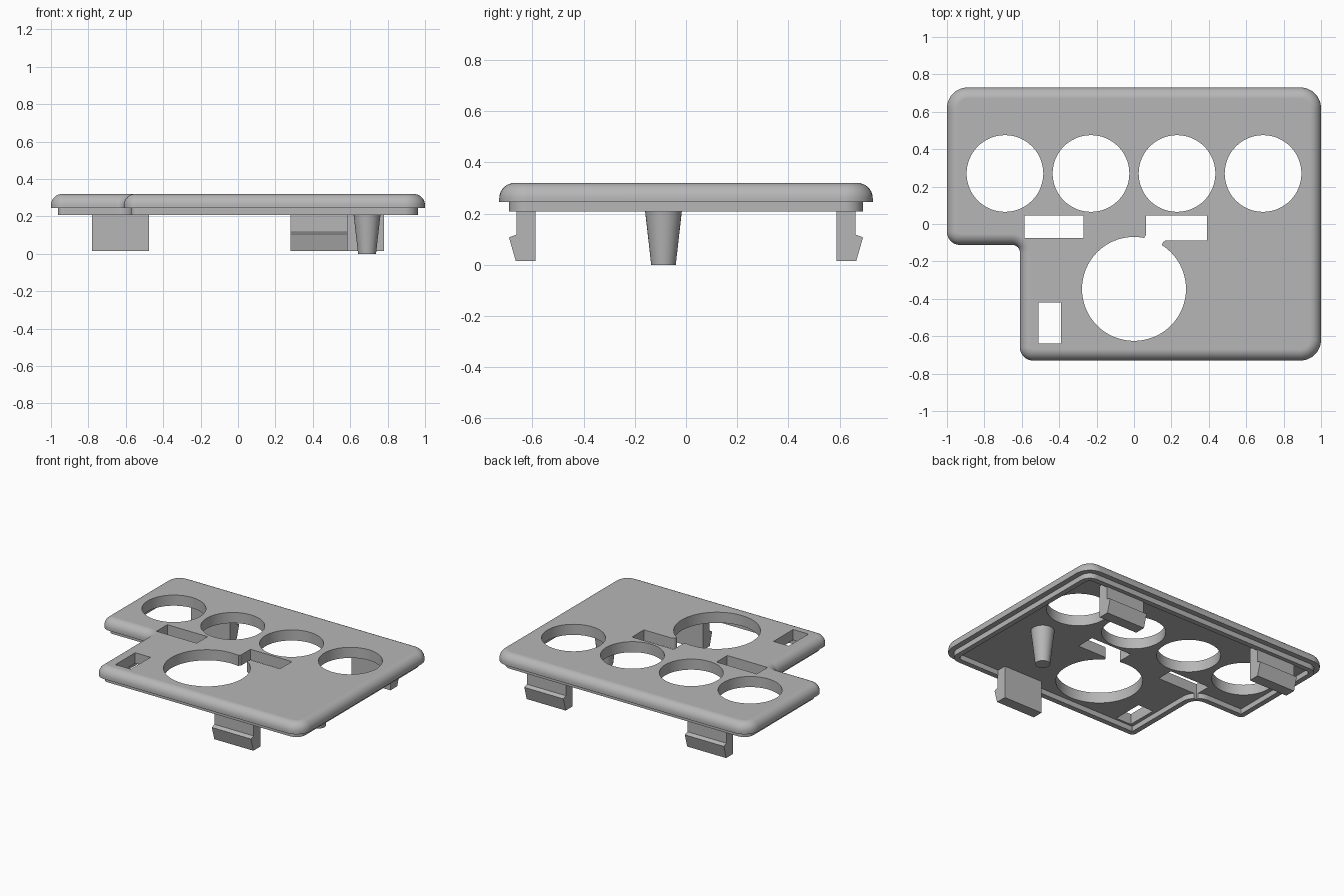
import bpy, bmesh, math
from mathutils import Vector

cube = bpy.data.objects.get("Cube")
if cube:
    bpy.data.objects.remove(cube, do_unlink=True)

grey = bpy.data.materials.new("plain grey")
grey.use_nodes = True
colour = (0.47, 0.47, 0.47, 1)
grey.diffuse_color = colour
grey.node_tree.nodes["Principled BSDF"].inputs["Base Color"].default_value = colour

FLOOR, LIP, TOP = 0.245, 0.208, 0.32
ROUND = 0.06


def add_object(name, bm):
    bmesh.ops.recalc_face_normals(bm, faces=bm.faces)
    mesh = bpy.data.meshes.new(name)
    bm.to_mesh(mesh)
    bm.free()
    mesh.materials.append(grey)
    obj = bpy.data.objects.new(name, mesh)
    bpy.context.collection.objects.link(obj)
    return obj


def loft(name, rings):
    """Skin a stack of equal-length point rings and cap both ends."""
    bm = bmesh.new()
    loops = [[bm.verts.new(p) for p in ring] for ring in rings]
    for a, b in zip(loops, loops[1:]):
        n = len(a)
        for i in range(n):
            j = (i + 1) % n
            bm.faces.new((a[i], a[j], b[j], b[i]))
    bm.faces.new(loops[0])
    bm.faces.new(loops[-1])
    return add_object(name, bm)


def circle(x, y, r, z, n=64):
    return [(x + r * math.cos(2 * math.pi * i / n),
             y + r * math.sin(2 * math.pi * i / n), z) for i in range(n)]


def smooth(obj, angle=30):
    bpy.ops.object.select_all(action='DESELECT')
    obj.select_set(True)
    bpy.context.view_layer.objects.active = obj
    bpy.ops.object.shade_smooth_by_angle(angle=math.radians(angle))


# Outline corners, counter-clockwise: x, y, radius (negative = inner corner)
CORNERS = [(-0.61, -0.73, 0.07), (1, -0.73, 0.11), (1, 0.73, 0.11),
           (-1, 0.73, 0.11), (-1, -0.112, 0.07), (-0.61, -0.112, -0.04)]


def outline(inset, z, steps=8):
    pts = []
    n = len(CORNERS)
    for i, (x, y, r) in enumerate(CORNERS):
        here = Vector((x, y))
        d_in = (here - Vector(CORNERS[i - 1][:2])).normalized()
        d_out = (Vector(CORNERS[(i + 1) % n][:2]) - here).normalized()
        # Shift the corner inward along both adjoining edge normals
        n_in, n_out = Vector((-d_in.y, d_in.x)), Vector((-d_out.y, d_out.x))
        corner = here + (n_in + n_out) * inset
        side = 1 if r > 0 else -1
        rad = max(abs(r) - side * inset, 0.004)
        centre = corner + (n_in + n_out) * rad * side
        for k in range(steps + 1):
            a = math.pi / 2 * k / steps
            p = centre - side * rad * (n_in * math.cos(a) + n_out * math.sin(a))
            pts.append((p.x, p.y, z))
    return pts


# Cover plate: recessed floor, locating lip, ledge and rounded top edge
rings = [outline(0.075, FLOOR), outline(0.075, LIP),
         outline(0.038, LIP), outline(0.038, FLOOR), outline(0, FLOOR)]
for k in range(9):
    a = math.pi / 2 * k / 8
    rings.append(outline(ROUND * (1 - math.cos(a)), TOP - ROUND + ROUND * math.sin(a)))
plate = loft("cover_plate", rings)


# Openings
def prism(name, pts):
    return loft(name, [[(x, y, z) for x, y in pts] for z in (0.1, 0.5)])


def box_cutter(name, x0, x1, y0, y1):
    return prism(name, [(x0, y0), (x1, y0), (x1, y1), (x0, y1)])


def round_cutter(name, x, y, r):
    return loft(name, [circle(x, y, r, z) for z in (0.1, 0.5)])


cutters = [round_cutter("round_hole", x, 0.27, 0.205) for x in (-0.69, -0.23, 0.23, 0.69)]
cutters += [
    round_cutter("large_hole", 0, -0.347, 0.278),
    box_cutter("left_slot", -0.585, -0.27, -0.075, 0.046),
    box_cutter("right_slot", 0.065, 0.39, -0.087, 0.046),
    box_cutter("small_slot", -0.51, -0.39, -0.64, -0.42),
    # Passage joining the slot to the large hole, with eased corners
    prism("passage", [(0.065, 0), (0.065, -0.06), (0.055, -0.07), (0.055, -0.2),
                      (0.15, -0.2), (0.15, -0.11), (0.156, -0.096), (0.17, -0.087),
                      (0.17, 0)]),
]
bpy.context.view_layer.objects.active = plate
for cutter in cutters:
    mod = plate.modifiers.new(cutter.name, 'BOOLEAN')
    mod.operation = 'DIFFERENCE'
    mod.solver = 'EXACT'
    mod.object = cutter
    bpy.ops.object.modifier_apply(modifier=mod.name)
    bpy.data.objects.remove(cutter, do_unlink=True)
smooth(plate)
weighted = plate.modifiers.new("weighted_normals", 'WEIGHTED_NORMAL')
weighted.keep_sharp = True

# Snap clips: hooked profile extruded along x, mirrored front to back
CLIP = [(0.588, FLOOR + 0.01), (0.588, 0.014), (0.665, 0.014),
        (0.692, 0.107), (0.663, 0.118), (0.663, FLOOR + 0.01)]


def clip(name, x0, x1, side):
    loft(name, [[(x, side * y, z) for y, z in CLIP] for x in (x0, x1)])


clip("back_right_clip", -0.78, -0.475, 1)
clip("back_left_clip", 0.475, 0.78, 1)
clip("front_clip", 0.28, 0.586, -1)

# Tapered support post
post = loft("support_post", [circle(0.69, -0.088, 0.048, 0, 32),
                             circle(0.69, -0.088, 0.077, FLOOR + 0.01, 32)])
smooth(post)
